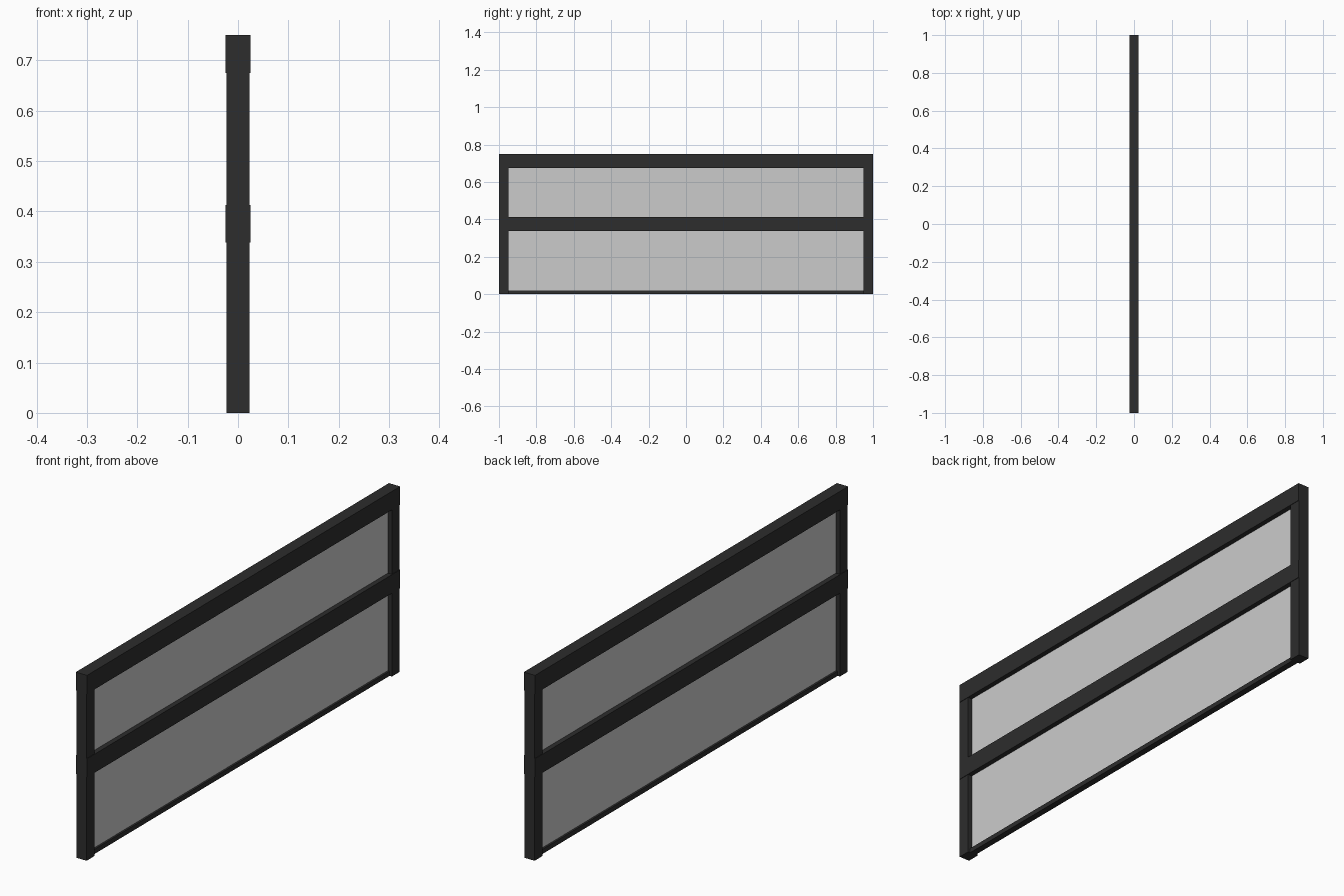
import bpy

if "Cube" in bpy.data.objects:
    bpy.data.objects.remove(bpy.data.objects["Cube"])


def material(name, color):
    m = bpy.data.materials.new(name)
    m.diffuse_color = color
    m.use_nodes = True
    m.node_tree.nodes["Principled BSDF"].inputs["Base Color"].default_value = m.diffuse_color
    return m


metal = material("dark_metal", (0.026, 0.026, 0.026, 1))
glass = material("tinted_glass", (0.54, 0.54, 0.54, 0.6))


def box(name, half_x, y0, y1, z0, z1, mat):
    bpy.ops.mesh.primitive_cube_add(size=1, location=(0, (y0 + y1) / 2, (z0 + z1) / 2))
    ob = bpy.context.object
    ob.name = name
    ob.scale = (2 * half_x, y1 - y0, z1 - z0)
    bpy.ops.object.transform_apply(location=False, rotation=False, scale=True)
    ob.data.materials.append(mat)
    return ob


# End posts, flush with the rail ends
box("front_post", 0.023, -1, -0.95, 0, 0.74, metal)
box("back_post", 0.023, 0.95, 1, 0, 0.74, metal)

# Full-length horizontal rails
box("top_rail", 0.025, -1, 1, 0.675, 0.75, metal)
box("middle_rail", 0.025, -1, 1, 0.338, 0.413, metal)

# Slim recessed sill between the posts
box("bottom_rail", 0.013, -0.95, 0.95, 0, 0.019, metal)

# Glass panes in the two openings
box("lower_pane", 0.005, -0.95, 0.95, 0.019, 0.338, glass)
box("upper_pane", 0.005, -0.95, 0.95, 0.413, 0.675, glass)
